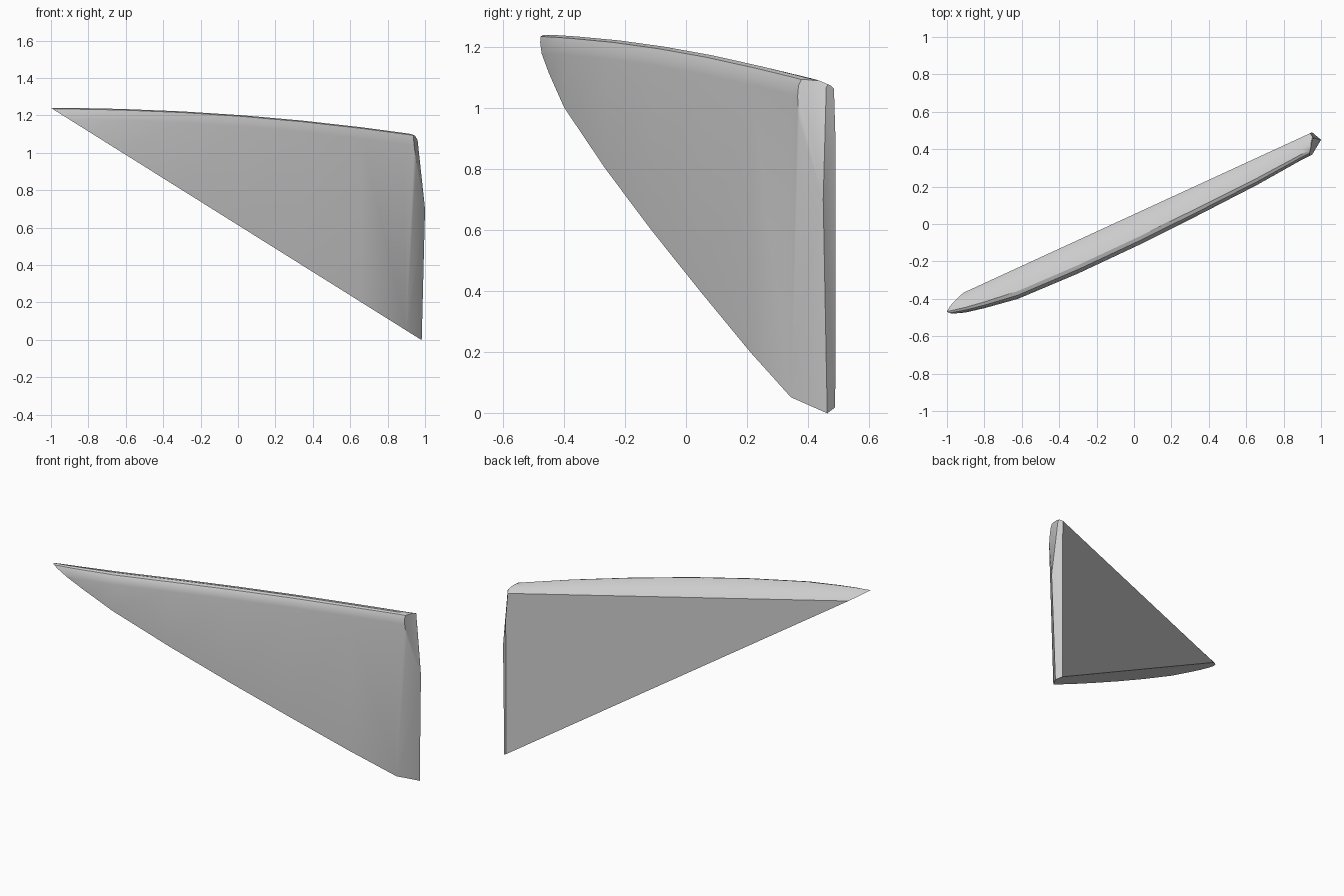
import bpy
import bmesh
import math
from mathutils import Vector

cube = bpy.data.objects.get("Cube")
if cube:
    bpy.data.objects.remove(cube)

grey = bpy.data.materials.new("plain_grey")
grey.use_nodes = True
colour = (0.6, 0.6, 0.6, 1)
grey.diffuse_color = colour
grey.node_tree.nodes["Principled BSDF"].inputs["Base Color"].default_value = colour

# Bowed front line of the slab, as (x, y)
FRONT = [(-1.1, -0.505), (-1, -0.488), (-0.9, -0.473), (-0.8, -0.45), (-0.62, -0.4),
         (-0.3, -0.265), (0.02, -0.115), (0.34, 0.045), (0.66, 0.21), (0.9, 0.345),
         (1.1, 0.445)]


def section(x, front):
    """Cross-section of the slab: flat back, sloping crown, rounded front edge."""
    back = 0.052 + 0.46 * x
    crown = 1.24 - 0.0375 * (x + 1) ** 2
    back_top = 1.125 - 0.065 * x
    width, drop = back - front, crown - back_top
    rim = [(0, -0.3), (0, crown - 0.06), (0.04, crown - 0.025), (0.12, crown - 0.006),
           (0.25, crown), (0.55, crown - 0.2 * drop), (0.88, crown - 0.7 * drop),
           (1, back_top), (1, -0.3)]
    return [Vector((x, front + width * s, z)) for s, z in rim]


def trim(bm, point, normal):
    """Cut away everything on the normal side and close the opening."""
    geom = bm.verts[:] + bm.edges[:] + bm.faces[:]
    bmesh.ops.bisect_plane(bm, geom=geom, plane_co=point, plane_no=normal,
                           dist=1e-5, clear_outer=True)
    rim = [e for e in bm.edges if e.is_boundary]
    if rim:
        bmesh.ops.edgenet_fill(bm, edges=rim)


# Loft the slab
bm = bmesh.new()
rings = [[bm.verts.new(p) for p in section(x, y)] for x, y in FRONT]
for a, b in zip(rings, rings[1:]):
    for i in range(len(a)):
        j = (i + 1) % len(a)
        bm.faces.new((a[i], a[j], b[j], b[i]))
bm.faces.new(rings[0])
bm.faces.new(reversed(rings[-1]))
bmesh.ops.recalc_face_normals(bm, faces=bm.faces[:])

# Slanted underside
trim(bm, Vector((-1, 0, 1.24)), Vector((-1.24, 0, -1.98)).normalized())

# Four facets of the ridged end
peak = Vector((1, 0.45, 0.7))
ridge_top, ridge_foot = Vector((0.96, 0.46, 1.07)), Vector((0.98, 0.46, 0))
facets = [(ridge_foot, (0.925, 0.365, 0.35)), (ridge_top, (0.945, 0.385, 1.05)),
          (Vector((0.98, 0.465, 0)), (0.95, 0.492, 0.7)), (ridge_top, (0.94, 0.487, 1.07))]
for ridge, side in facets:
    normal = (ridge - peak).cross(Vector(side) - peak).normalized()
    trim(bm, peak, normal if normal.x > 0 else -normal)

# Softened upper corner
for point, angle in (((0.938, 0, 1.095), 65), ((0.953, 0, 1.08), 30)):
    a = math.radians(angle)
    trim(bm, Vector(point), Vector((math.cos(a), 0, math.sin(a))))

bmesh.ops.recalc_face_normals(bm, faces=bm.faces[:])
mesh = bpy.data.meshes.new("wedge_panel")
bm.to_mesh(mesh)
bm.free()
mesh.materials.append(grey)
panel = bpy.data.objects.new("wedge_panel", mesh)
bpy.context.collection.objects.link(panel)
bpy.ops.object.select_all(action="DESELECT")
panel.select_set(True)
bpy.context.view_layer.objects.active = panel
bpy.ops.object.shade_smooth_by_angle(angle=math.radians(32))
